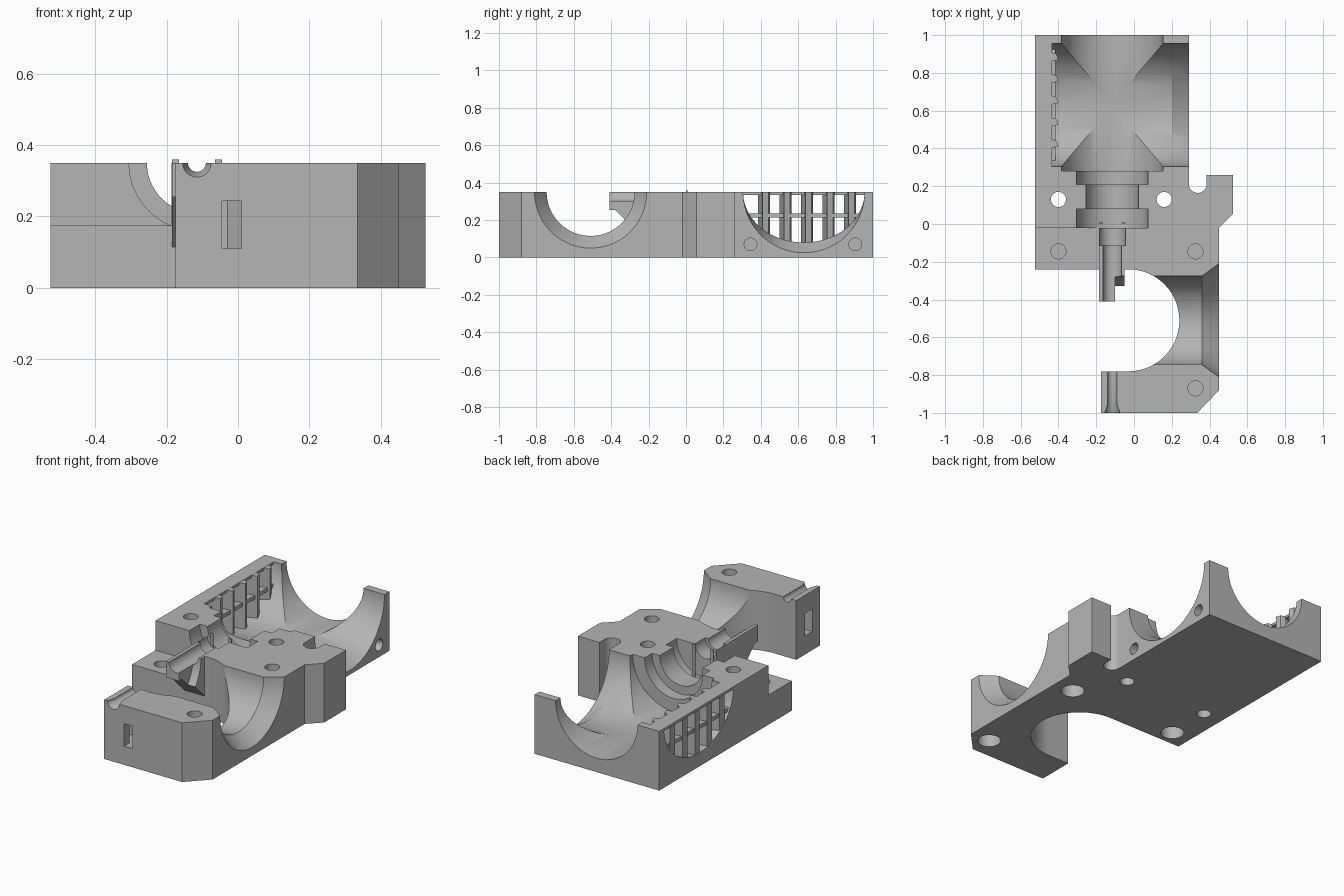
import bpy, bmesh
from math import sin, cos, pi

if "Cube" in bpy.data.objects:
    bpy.data.objects.remove(bpy.data.objects["Cube"], do_unlink=True)

grey = bpy.data.materials.new("plain_grey")
grey.use_nodes = True
COLOUR = (0.46, 0.46, 0.46, 1)
grey.diffuse_color = COLOUR
grey.node_tree.nodes["Principled BSDF"].inputs["Base Color"].default_value = COLOUR

TOP = 0.35      # parting plane height
MID = -0.115    # x of the stepped bore axis


def place(axis, a, b, pos):
    return {"x": (pos, a, b), "y": (a, pos, b), "z": (a, b, pos)}[axis]


def loft(name, axis, rings):
    """Skin a closed solid through rings of (position, points)."""
    bm = bmesh.new()
    loops = [[bm.verts.new(place(axis, a, b, pos)) for a, b in pts] for pos, pts in rings]
    n = len(loops[0])
    for p, q in zip(loops, loops[1:]):
        for i in range(n):
            j = (i + 1) % n
            bm.faces.new((p[i], p[j], q[j], q[i]))
    bm.faces.new(loops[0])
    bm.faces.new(loops[-1])
    bmesh.ops.recalc_face_normals(bm, faces=bm.faces)
    mesh = bpy.data.meshes.new(name)
    bm.to_mesh(mesh)
    bm.free()
    mesh.materials.append(grey)
    obj = bpy.data.objects.new(name, mesh)
    bpy.context.collection.objects.link(obj)
    return obj


def prism(name, axis, pts, lo, hi):
    return loft(name, axis, [(lo, pts), (hi, pts)])


def box(name, x0, x1, y0, y1, z0, z1):
    return prism(name, "z", [(x0, y0), (x1, y0), (x1, y1), (x0, y1)], z0, z1)


def arc(cx, cy, r, start, end, n=32, ry=None):
    ry = ry or r
    return [(cx + r * cos(start + (end - start) * i / n),
             cy + ry * sin(start + (end - start) * i / n)) for i in range(n + 1)]


def ring(cx, cy, r, ry=None, n=64):
    half = pi / n
    return arc(cx, cy, r, half, half + 2 * pi, n, ry)[:-1]


def cylinder(name, axis, a, b, r, lo, hi):
    return prism(name, axis, ring(a, b, r, n=32), lo, hi)


def combine(target, other, operation="DIFFERENCE"):
    mod = target.modifiers.new("cut", "BOOLEAN")
    mod.operation = operation
    mod.solver = "EXACT"
    mod.object = other
    bpy.context.view_layer.objects.active = target
    bpy.ops.object.modifier_apply(modifier=mod.name)
    bpy.data.objects.remove(other, do_unlink=True)


# Body plate with the round side opening and the edge notch
outline = [(-0.525, 1), (-0.525, -0.24)]
outline += arc(-0.03, -0.51, 0.27, pi / 2, -pi / 2, 48)
outline += [(-0.175, -0.78), (-0.175, -1), (0.335, -1), (0.45, -0.88), (0.45, -0.02),
            (0.525, 0.055), (0.525, 0.26), (0.385, 0.26)]
outline += arc(0.3375, 0.212, 0.0475, 0, -pi, 20)
outline += [(0.29, 1)]
body = prism("body", "z", outline, 0, TOP)

# Spout with a sloped underside
spout = prism("spout", "x", [(-0.41, TOP), (-0.41, 0.255), (-0.38, 0.255),
                             (-0.235, 0.11), (-0.2, 0.11), (-0.2, TOP)], -0.185, -0.05)
combine(body, spout, "UNION")

# Lowered front corner
combine(body, box("step_cut", -0.6, -0.186, -0.3, -0.02, 0.175, 0.5))

# Stepped bore running front to back
steps = [(-0.45, 0.05), (-0.115, 0.05), (-0.115, 0.07), (-0.02, 0.07), (-0.02, 0.19),
         (0.08, 0.19), (0.08, 0.14), (0.21, 0.14), (0.21, 0.19), (0.28, 0.19),
         (0.28, 0.268), (1.03, 0.268)]
combine(body, loft("bore_cut", "y", [(y, ring(MID, TOP, r)) for y, r in steps]))

# Crosswise chamber, flared at its open side
flare = [(-0.435, 0.27), (0.2, 0.27), (0.29, 0.325), (0.31, 0.337)]
combine(body, loft("chamber_cut", "x",
                   [(x, ring(0.63, TOP, 0.325, d)) for x, d in flare]))

# Grille window below a thin top rail
window = [(y, min(z, TOP - 0.015)) for y, z in arc(0.63, TOP, 0.325, pi, 2 * pi, 48, 0.27)]
combine(body, prism("window_cut", "x", window, -0.6, -0.425))

# Front cradle with a conical mouth
cradle = [(-0.1, 0.235), (0.36, 0.235), (0.45, 0.3), (0.47, 0.3145)]
combine(body, loft("cradle_cut", "x", [(x, ring(-0.51, TOP, r)) for x, r in cradle]))

# Thin front channel that widens at the outer face
channel = [(-1.02, 0.042), (-1, 0.04), (-0.955, 0.025), (-0.7, 0.025)]
combine(body, loft("channel_cut", "y", [(y, ring(MID, TOP, r, n=32)) for y, r in channel]))

# Bent tie slot in the front block
combine(body, prism("tie_slot_cut", "z",
                    [(-0.045, -1.05), (0.01, -1.05), (0.01, -0.9), (-0.03, -0.86),
                     (-0.2, -0.86), (-0.2, -0.93), (-0.07, -0.93), (-0.045, -0.95)],
                    0.11, 0.243))

# Through holes
for x in (-0.4, 0.16):
    combine(body, cylinder("through_cut", "z", x, 0.13, 0.04, -0.1, 0.5))

# Screw holes with counterbores underneath and a thin web between
for x, y in ((-0.4, -0.145), (0.325, -0.145), (0.325, -0.87)):
    combine(body, cylinder("screw_cut", "z", x, y, 0.04, 0.11, 0.5))
    combine(body, cylinder("counterbore_cut", "z", x, y, 0.065, -0.1, 0.1))

# Side holes beside the flared mouth
for y in (0.345, 0.905):
    combine(body, cylinder("side_hole_cut", "x", y, 0.07, 0.034, 0.03, 0.4))

# Grille louvres and cross bar
for i in range(5):
    y = 0.42 + 0.115 * i
    prism("louvre_%d" % (i + 1), "z",
          [(-0.52, y - 0.035), (-0.40, y - 0.01), (-0.41, y + 0.02), (-0.435, y + 0.028),
           (-0.52, y + 0.01)], 0.06, TOP - 0.001)
box("grille_bar", -0.515, -0.415, 0.32, 0.94, 0.213, 0.235)

# Small locating fins inside the front collar
for side in (-1, 1):
    x = MID + side * 0.06
    box("locating_fin", x - 0.01, x + 0.01, 0.002, 0.008, 0.16, 0.36)

# Smooth the bores and keep the edges crisp
bpy.ops.object.select_all(action="DESELECT")
body.select_set(True)
bpy.context.view_layer.objects.active = body
bpy.ops.object.shade_smooth_by_angle(angle=pi / 7)
